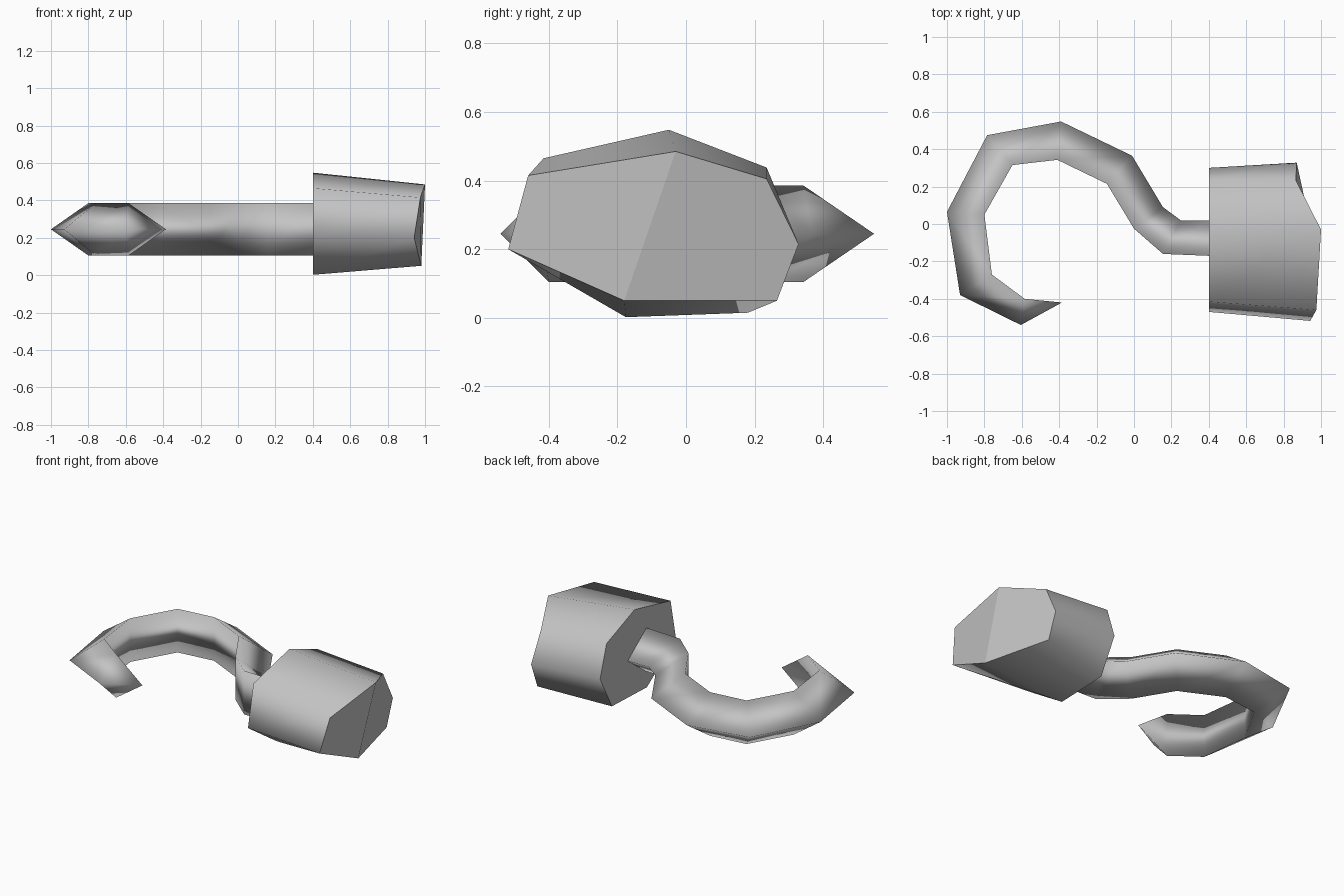
import bpy
import bmesh

cube = bpy.data.objects.get("Cube")
if cube:
    bpy.data.objects.remove(cube, do_unlink=True)

grey = bpy.data.materials.new("plain grey")
grey.use_nodes = True
GREY = (0.55, 0.55, 0.55, 1)
grey.diffuse_color = GREY
grey.node_tree.nodes["Principled BSDF"].inputs["Base Color"].default_value = GREY


def skin(bm, rings):
    """Join consecutive rings with smooth quads."""
    for a, b in zip(rings, rings[1:]):
        n = len(a)
        for i in range(n):
            j = (i + 1) % n
            bm.faces.new((a[i], a[j], b[j], b[i])).smooth = True


def finish(name, bm):
    bmesh.ops.recalc_face_normals(bm, faces=bm.faces)
    # flat caps keep a crisp rim
    for e in bm.edges:
        if any(not f.smooth for f in e.link_faces):
            e.smooth = False
    mesh = bpy.data.meshes.new(name)
    bm.to_mesh(mesh)
    bm.free()
    mesh.materials.append(grey)
    obj = bpy.data.objects.new(name, mesh)
    bpy.context.collection.objects.link(obj)


# Hook: triangular section with a ridge on the outside of the bend
MID, HALF = 0.245, 0.14
outer = [(0.40, 0.02), (0.25, 0.02), (0.155, 0.09), (-0.01, 0.365), (-0.39, 0.548),
         (-0.785, 0.475), (-1.0, 0.065), (-0.93, -0.38), (-0.605, -0.54)]
inner = [(0.40, -0.17), (0.155, -0.16), (0.0, -0.025), (-0.145, 0.215), (-0.41, 0.343),
         (-0.65, 0.315), (-0.80, 0.05), (-0.76, -0.27), (-0.585, -0.40)]
bm = bmesh.new()
rings = []
for o, i in zip(outer, inner):
    rings.append([bm.verts.new((*o, MID)),
                  bm.verts.new((*i, MID + HALF)),
                  bm.verts.new((*i, MID - HALF))])
skin(bm, rings)
tip = bm.verts.new((-0.385, -0.42, MID))
for k in range(3):
    bm.faces.new((rings[-1][k], rings[-1][(k + 1) % 3], tip)).smooth = True
bm.faces.new(rings[0])
finish("hook", bm)

# Stump: irregular seven-sided block with an uneven far end
near_end = [(0.4, -0.415, 0.465), (0.4, -0.05, 0.548), (0.4, 0.235, 0.438), (0.4, 0.30, 0.235),
            (0.4, 0.18, 0.015), (0.4, -0.175, 0.002), (0.4, -0.47, 0.20)]
far_end = [(0.975, -0.46, 0.415), (1.0, -0.03, 0.485), (0.865, 0.235, 0.405), (0.87, 0.328, 0.215),
           (0.87, 0.265, 0.05), (0.98, -0.18, 0.05), (0.942, -0.518, 0.20)]
bm = bmesh.new()
near = [bm.verts.new(p) for p in near_end]
far = [bm.verts.new(p) for p in far_end]
skin(bm, [near, far])
bm.faces.new(near)
# far end folds along one crease
bm.faces.new((far[0], far[1], far[5], far[6]))
bm.faces.new(far[1:6])
finish("stump", bm)
